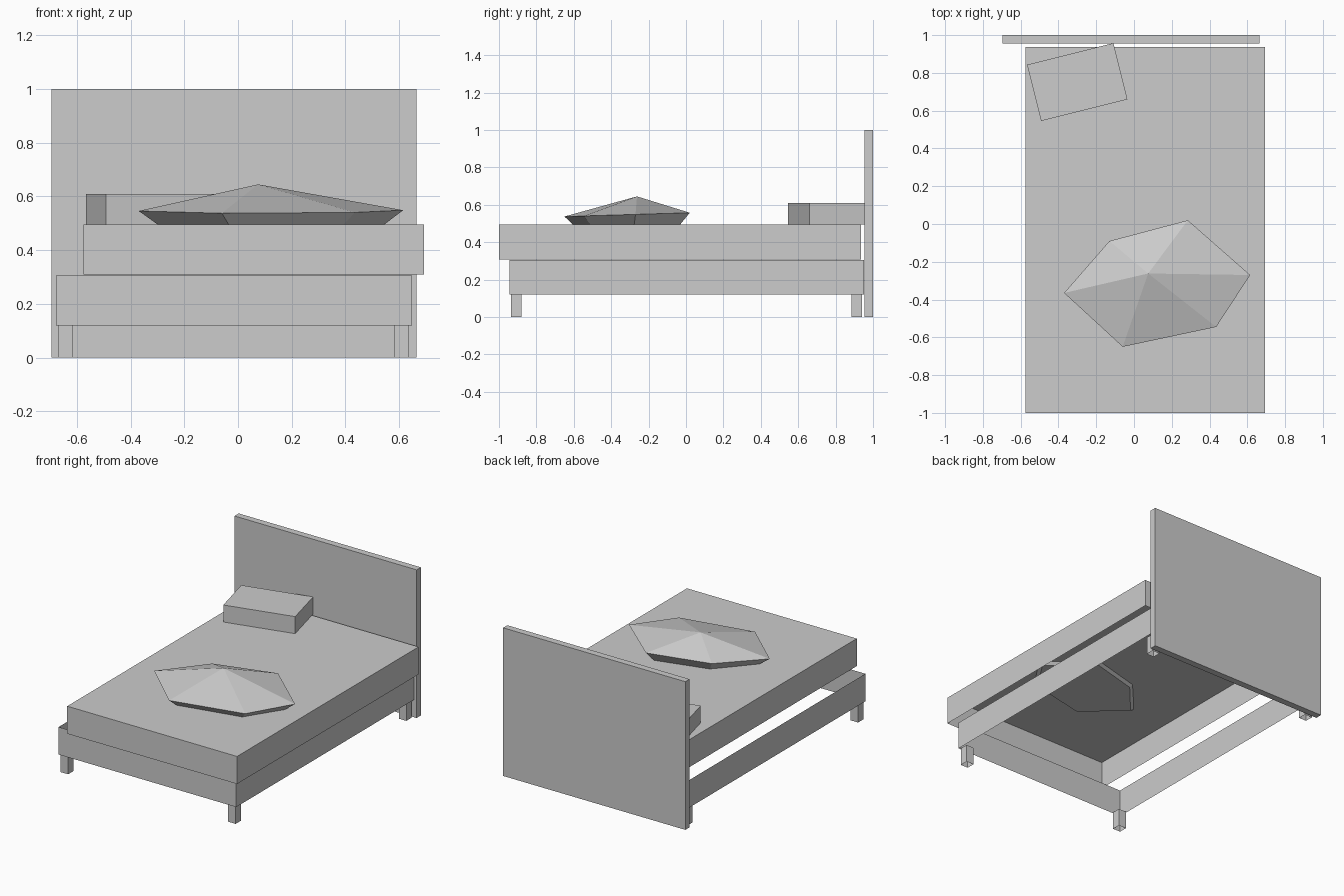
import bpy, bmesh, math
from mathutils import Matrix, Vector

cube = bpy.data.objects.get("Cube")
if cube:
    bpy.data.objects.remove(cube)

GREY = (0.604, 0.604, 0.604, 1)
mat = bpy.data.materials.new("plain grey")
mat.use_nodes = True
mat.diffuse_color = GREY
mat.node_tree.nodes["Principled BSDF"].inputs["Base Color"].default_value = GREY


def finish(name, bm):
    mesh = bpy.data.meshes.new(name)
    bm.to_mesh(mesh)
    bm.free()
    mesh.materials.append(mat)
    obj = bpy.data.objects.new(name, mesh)
    bpy.context.collection.objects.link(obj)
    return obj


def box(name, low, high, open_top=False, open_bottom=False, turn=0):
    """Box between two corners, optionally without its top or bottom face."""
    low, high = Vector(low), Vector(high)
    bm = bmesh.new()
    bmesh.ops.create_cube(bm, size=1)
    bm.normal_update()
    gone = [f for f in bm.faces
            if (open_top and f.normal.z > 0.5) or (open_bottom and f.normal.z < -0.5)]
    bmesh.ops.delete(bm, geom=gone, context='FACES')
    place = (Matrix.Translation((low + high) / 2)
             @ Matrix.Rotation(math.radians(turn), 4, 'Z')
             @ Matrix.Diagonal((*(high - low), 1)))
    bm.transform(place)
    return finish(name, bm)


# Headboard, hollow frame of four rails, mattress shell
box("headboard", (-0.695, 0.955, 0), (0.665, 1, 1))
box("bed_frame", (-0.678, -0.945, 0.12), (0.648, 0.953, 0.306), open_top=True, open_bottom=True)
box("mattress", (-0.575, -1, 0.309), (0.693, 0.936, 0.495), open_bottom=True)

# Legs
for side, x in (("right", -0.67), ("left", 0.581)):
    for end, y in (("front", -0.935), ("back", 0.885)):
        box(f"{end}_{side}_leg", (x, y, 0), (x + 0.056, y + 0.056, 0.12),
            open_top=True, open_bottom=True)

# Pillow, turned slightly
box("pillow", (-0.536, 0.598, 0.495), (-0.065, 0.905, 0.61), open_bottom=True, turn=14)

# Crumpled blanket: six-sided rim, peak above, smaller base sunk in the mattress
rim_points = [(-0.37, -0.365), (-0.06, -0.65), (0.435, -0.545),
              (0.615, -0.27), (0.285, 0.02), (-0.13, -0.09)]
centre = Vector((0.129, -0.317))
bm = bmesh.new()
peak = bm.verts.new((0.075, -0.262, 0.645))
rim, base = [], []
for p in rim_points:
    p = Vector(p)
    rim.append(bm.verts.new((*p, 0.557 + 0.03 * p.y)))
    base.append(bm.verts.new((*centre.lerp(p, 0.8), 0.475)))
for i in range(len(rim)):
    j = (i + 1) % len(rim)
    bm.faces.new((rim[i], rim[j], peak))
    bm.faces.new((base[i], base[j], rim[j], rim[i]))
bm.faces.new(base[::-1])
finish("blanket", bm)
